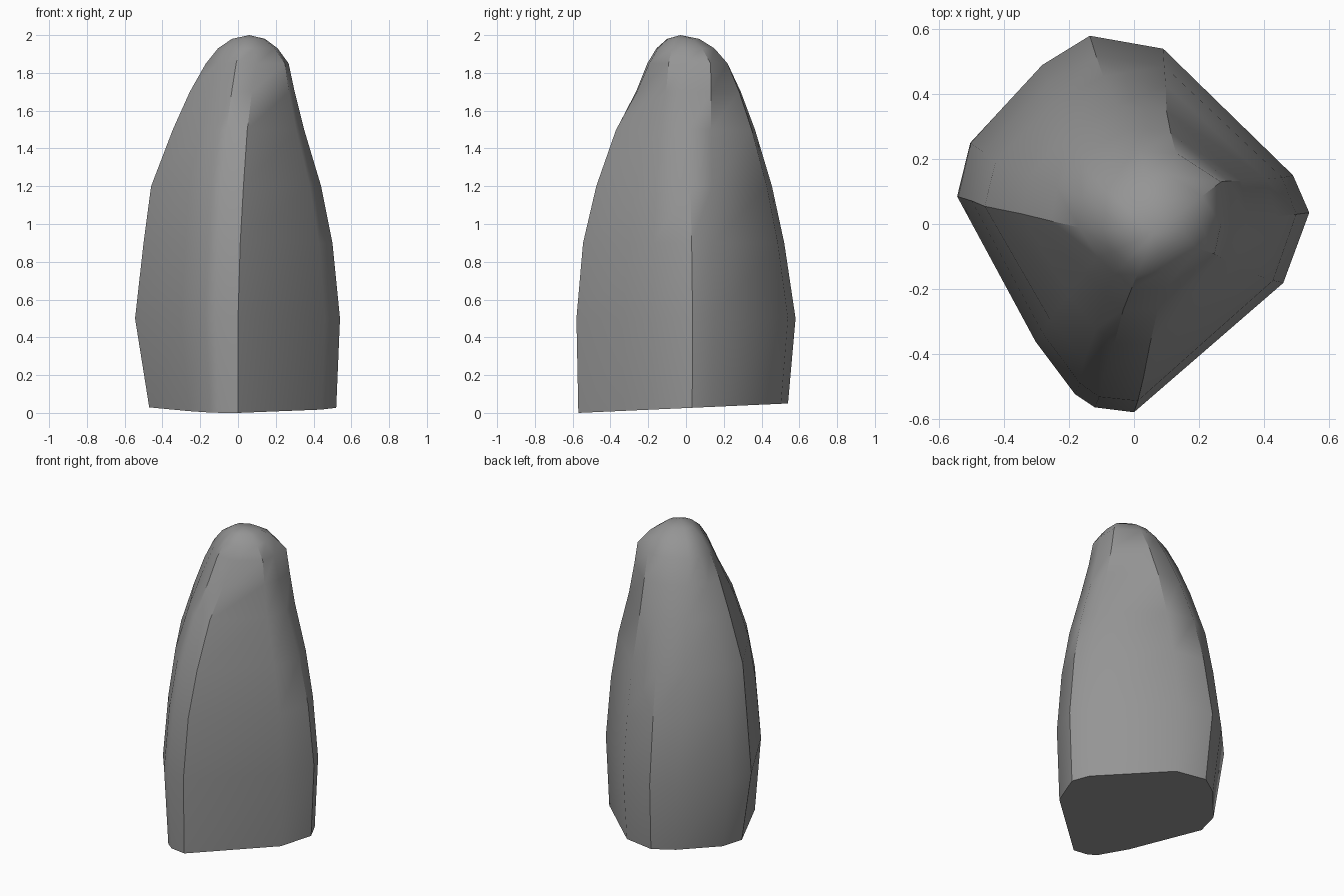
import bpy
import bmesh
import math
from mathutils import Vector

default_cube = bpy.data.objects.get("Cube")
if default_cube:
    bpy.data.objects.remove(default_cube, do_unlink=True)


def make_material(name, colour):
    material = bpy.data.materials.new(name)
    material.use_nodes = True
    material.diffuse_color = colour
    material.node_tree.nodes["Principled BSDF"].inputs["Base Color"].default_value = colour
    return material


# Matching corners of the widest outline and of the shoulder below the crown
WIDE = [(-.54, .085), (-.5, .25), (-.28, .49), (-.135, .58), (.09, .54), (.49, .15),
        (.54, .035), (.46, -.18), (0, -.575), (-.12, -.56), (-.18, -.52), (-.3, -.36)]
SHOULDER = [(-.17, -.01), (-.16, .08), (-.13, .15), (.02, .22), (.13, .22), (.27, .13),
            (.27, 0), (.25, -.09), (.1, -.19), (-.01, -.2), (-.06, -.15), (-.11, -.1)]

# Height, blend towards the shoulder, then the left, right, front and back limits
LEVELS = [(0, 0, -.47, .52, -.57, .54),
          (.5, 0, -.545, .54, -.58, .58),
          (.9, .12, -.5, .5, -.545, .52),
          (1.2, .3, -.46, .44, -.475, .455),
          (1.5, .55, -.345, .35, -.37, .365),
          (1.7, .8, -.255, .3, -.265, .29),
          (1.85, 1, -.17, .268, -.205, .22)]

# Crown rings: height and size relative to the shoulder
CROWN = [(1.93, .72), (1.98, .4)]
CROWN_CENTRE = Vector((.06, -.03))


def fit(values, low, high):
    """Stretch each side of the axis to reach the given limits."""
    bottom, top = min(values), max(values)
    return [v * (low / bottom if v < 0 else high / top) for v in values]


def level_outline(blend, left, right, front, back):
    points = [Vector(a).lerp(Vector(b), blend) for a, b in zip(WIDE, SHOULDER)]
    xs = fit([p.x for p in points], left, right)
    ys = fit([p.y for p in points], front, back)
    return [Vector(pair) for pair in zip(xs, ys)]


def bridge(bm, lower, upper):
    count = len(lower)
    for i in range(count):
        j = (i + 1) % count
        # The outline runs clockwise, so wind each face to point outwards
        bm.faces.new((lower[j], lower[i], upper[i], upper[j]))


def build_boulder():
    bm = bmesh.new()
    rings = []
    for height, blend, *limits in LEVELS:
        outline = level_outline(blend, *limits)
        # The underside rises gently towards the back
        lift = .045 if height == 0 else 0
        rings.append([bm.verts.new((p.x, p.y, height + lift * (p.y - limits[2])))
                      for p in outline])

    # Rounded crown
    for height, size in CROWN:
        ring = [CROWN_CENTRE.lerp(p, size) for p in outline]
        rings.append([bm.verts.new((p.x, p.y, height)) for p in ring])
    for lower, upper in zip(rings, rings[1:]):
        bridge(bm, lower, upper)
    peak = bm.verts.new((CROWN_CENTRE.x, CROWN_CENTRE.y, 2))
    top = rings[-1]
    for i, vert in enumerate(top):
        bm.faces.new((top[(i + 1) % len(top)], vert, peak))

    # Flat underside
    bm.faces.new(rings[0])
    bmesh.ops.recalc_face_normals(bm, faces=bm.faces)

    mesh = bpy.data.meshes.new("standing_rock")
    bm.to_mesh(mesh)
    bm.free()
    rock = bpy.data.objects.new("standing_rock", mesh)
    bpy.context.collection.objects.link(rock)
    return rock


rock = build_boulder()
rock.data.materials.append(make_material("stone grey", (.3, .3, .3, 1)))

# Soft shading across the broad faces, crisp along the ridges
bpy.ops.object.select_all(action="DESELECT")
rock.select_set(True)
bpy.context.view_layer.objects.active = rock
bpy.ops.object.shade_smooth_by_angle(angle=math.radians(35))
